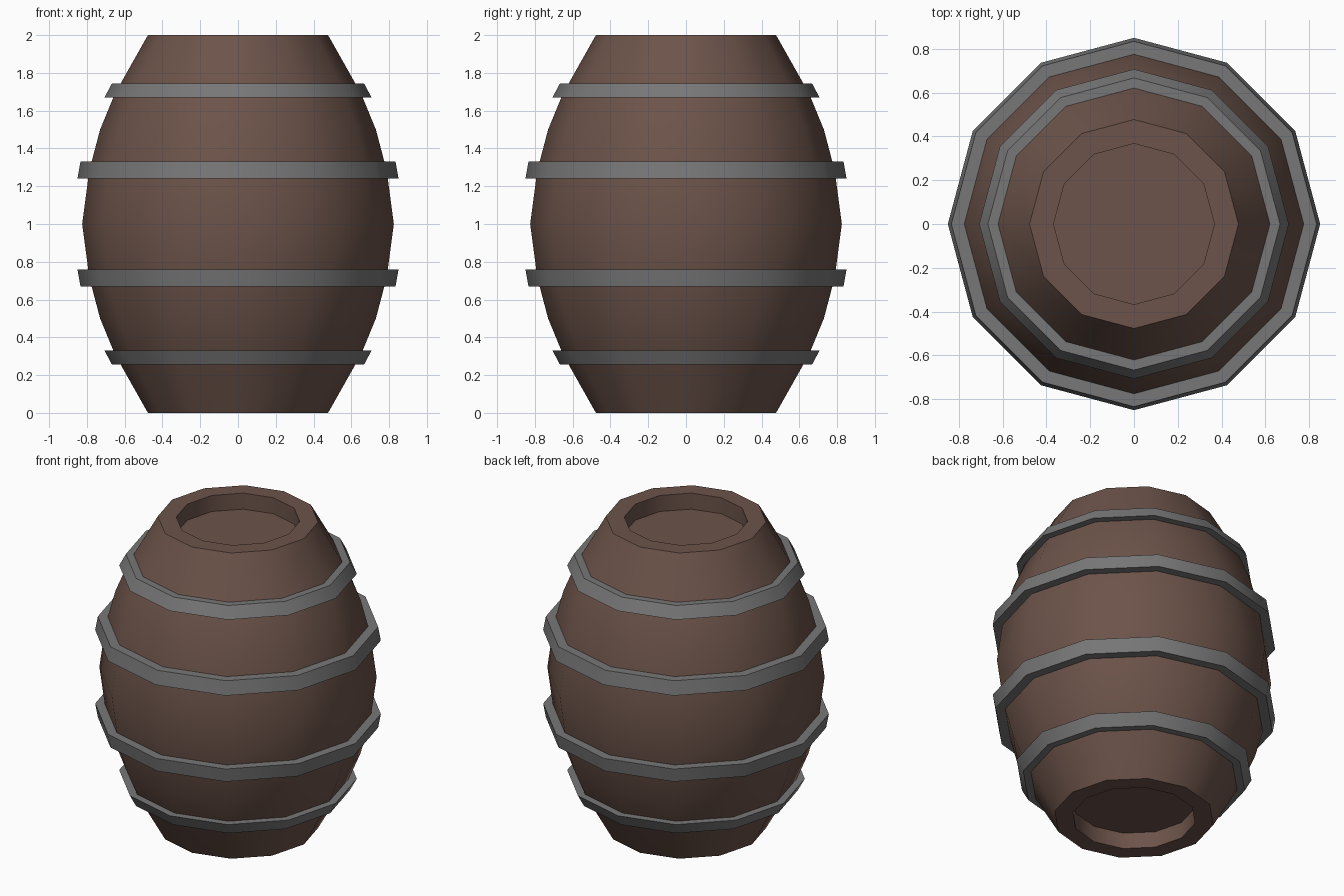
import bpy, bmesh, math

if "Cube" in bpy.data.objects:
    bpy.data.objects.remove(bpy.data.objects["Cube"])

SIDES = 12


def material(name, rgb):
    m = bpy.data.materials.new(name)
    m.diffuse_color = (*rgb, 1)
    m.use_nodes = True
    m.node_tree.nodes["Principled BSDF"].inputs["Base Color"].default_value = m.diffuse_color
    return m


wood = material("brown wood", (0.15, 0.087, 0.068))
iron = material("grey iron", (0.185, 0.185, 0.185))


def lathe(name, profile, mat, capped=False):
    """Spin (radius, z) points, listed from bottom to top, around z."""
    bm = bmesh.new()
    rings = []
    for r, z in profile:
        rings.append([bm.verts.new((r * math.cos(2 * math.pi * i / SIDES),
                                    r * math.sin(2 * math.pi * i / SIDES), z))
                      for i in range(SIDES)])
    for a, b in zip(rings, rings[1:]):
        for i in range(SIDES):
            j = (i + 1) % SIDES
            bm.faces.new((a[i], a[j], b[j], b[i]))
    if capped:
        bm.faces.new(rings[0][::-1])
        bm.faces.new(rings[-1])
    me = bpy.data.meshes.new(name)
    bm.to_mesh(me)
    bm.free()
    me.materials.append(mat)
    ob = bpy.data.objects.new(name, me)
    bpy.context.collection.objects.link(ob)
    bpy.ops.object.select_all(action='DESELECT')
    ob.select_set(True)
    bpy.context.view_layer.objects.active = ob
    bpy.ops.object.shade_smooth_by_angle(angle=math.radians(32))
    return ob


# Barrel body: half profile mirrored about z = 1, with recessed lids
upper = [(0.825, 1.0), (0.793, 1.24), (0.775, 1.33), (0.73, 1.5), (0.66, 1.67),
         (0.618, 1.75), (0.477, 2.0), (0.367, 2.0), (0.367, 1.895)]
lower = [(r, 2 - z) for r, z in reversed(upper[1:])]
lathe("barrel_body", lower + upper, wood, capped=True)

# Hoops: strips raised from the body, following its slope
hoops = {
    "end_hoop": [(0.66, 1.67), (0.707, 1.67), (0.667, 1.745), (0.62, 1.745)],
    "middle_hoop": [(0.793, 1.24), (0.85, 1.24), (0.834, 1.33), (0.775, 1.33)],
}
for name, prof in hoops.items():
    lathe("upper_" + name, prof, iron)
    lathe("lower_" + name, [(r, 2 - z) for r, z in reversed(prof)], iron)
